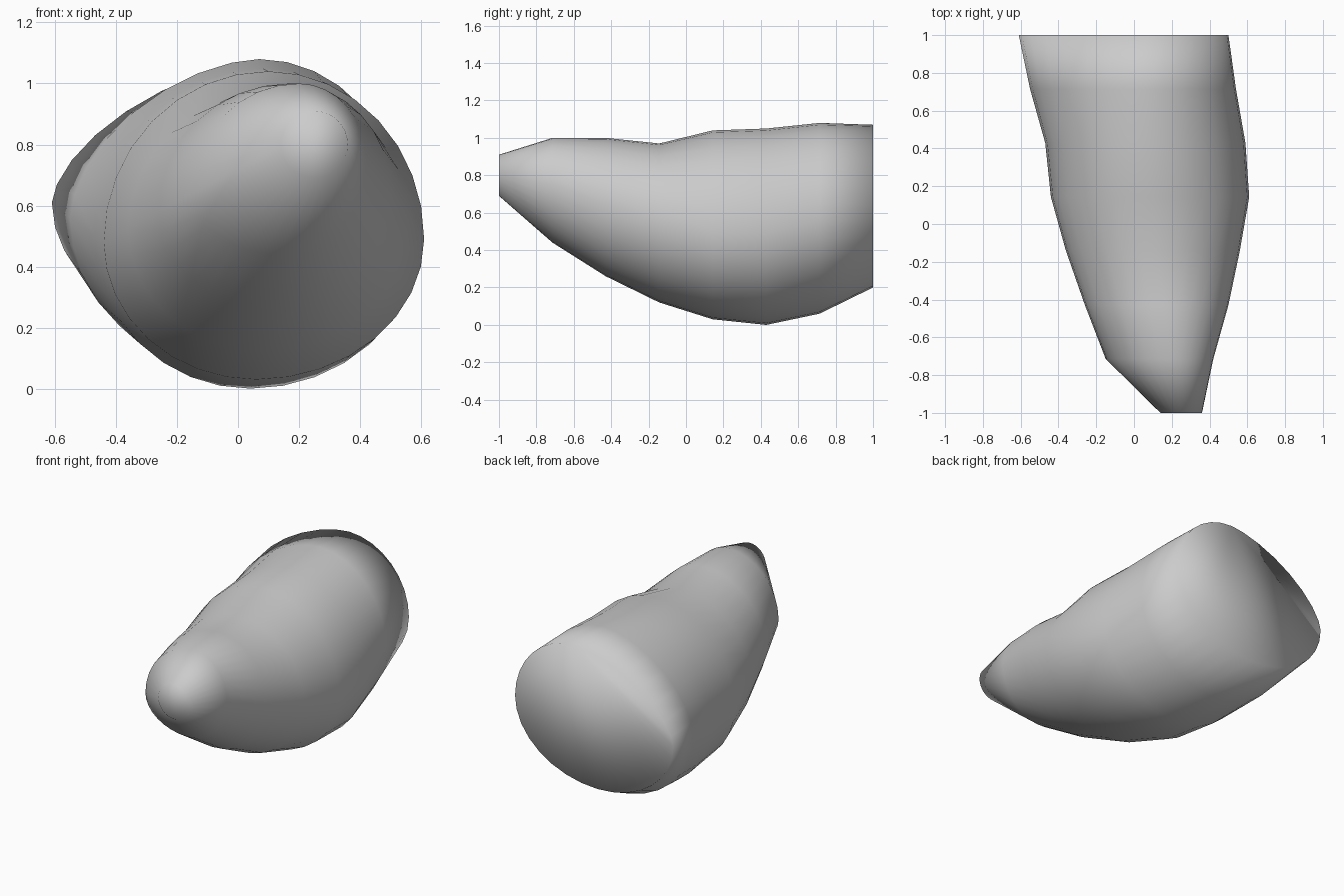
import bpy, bmesh, math

if "Cube" in bpy.data.objects:
    bpy.data.objects.remove(bpy.data.objects["Cube"])

# Cross-sections along y: y, left(x,z), top(x,z), right(x,z), bottom(x,z), upper-left roundness
SECTIONS = [
    (-1.00, (0.14, 0.80), (0.25, 0.91), (0.36, 0.80), (0.25, 0.69), 2.0),
    (-0.714, (-0.15, 0.64), (0.20, 1.00), (0.42, 0.75), (0.14, 0.44), 2.0),
    (-0.429, (-0.26, 0.58), (0.17, 1.00), (0.50, 0.65), (0.12, 0.26), 2.0),
    (-0.143, (-0.36, 0.52), (0.12, 0.97), (0.56, 0.56), (0.09, 0.12), 2.0),
    (0.143, (-0.44, 0.48), (0.10, 1.04), (0.61, 0.49), (0.06, 0.03), 2.0),
    (0.429, (-0.47, 0.50), (0.08, 1.05), (0.59, 0.49), (0.04, 0.00), 1.9),
    (0.714, (-0.55, 0.56), (0.07, 1.08), (0.54, 0.56), (0.00, 0.06), 1.7),
    (1.00, (-0.61, 0.61), (0.08, 1.07), (0.50, 0.64), (-0.08, 0.20), 1.6),
]
STEPS = 8  # points per quarter of a ring


def ring_points(y, left, top, right, bottom, power):
    """Closed ring made of four quarter arcs, starting at the top."""
    pts = []
    quarters = [(top, right, 2.0, True), (right, bottom, 2.0, False),
                (bottom, left, 2.0, True), (left, top, power, False)]
    for a, b, p, from_vertical in quarters:
        vert, side = (a, b) if from_vertical else (b, a)
        cx, cz = vert[0], side[1]
        for i in range(STEPS):
            t = i / STEPS * math.pi / 2
            s, c = math.sin(t), math.cos(t)
            if not from_vertical:
                s, c = c, s
            pts.append((cx + (side[0] - cx) * max(s, 0) ** (2 / p), y,
                        cz + (vert[1] - cz) * max(c, 0) ** (2 / p)))
    return pts


# Tapered body lofted through the rings
bm = bmesh.new()
rings = [[bm.verts.new(p) for p in ring_points(*s)] for s in SECTIONS]
n = STEPS * 4
for a, b in zip(rings, rings[1:]):
    for i in range(n):
        j = (i + 1) % n
        bm.faces.new((a[i], a[j], b[j], b[i]))

# Flat end caps, fanned from the top point
for ring in (rings[0], rings[-1]):
    for i in range(1, n - 1):
        bm.faces.new((ring[0], ring[i], ring[i + 1]))

bmesh.ops.recalc_face_normals(bm, faces=bm.faces)
for f in bm.faces:
    f.smooth = True
mesh = bpy.data.meshes.new("tapered_body")
bm.to_mesh(mesh)
bm.free()
body = bpy.data.objects.new("tapered_body", mesh)
bpy.context.collection.objects.link(body)
